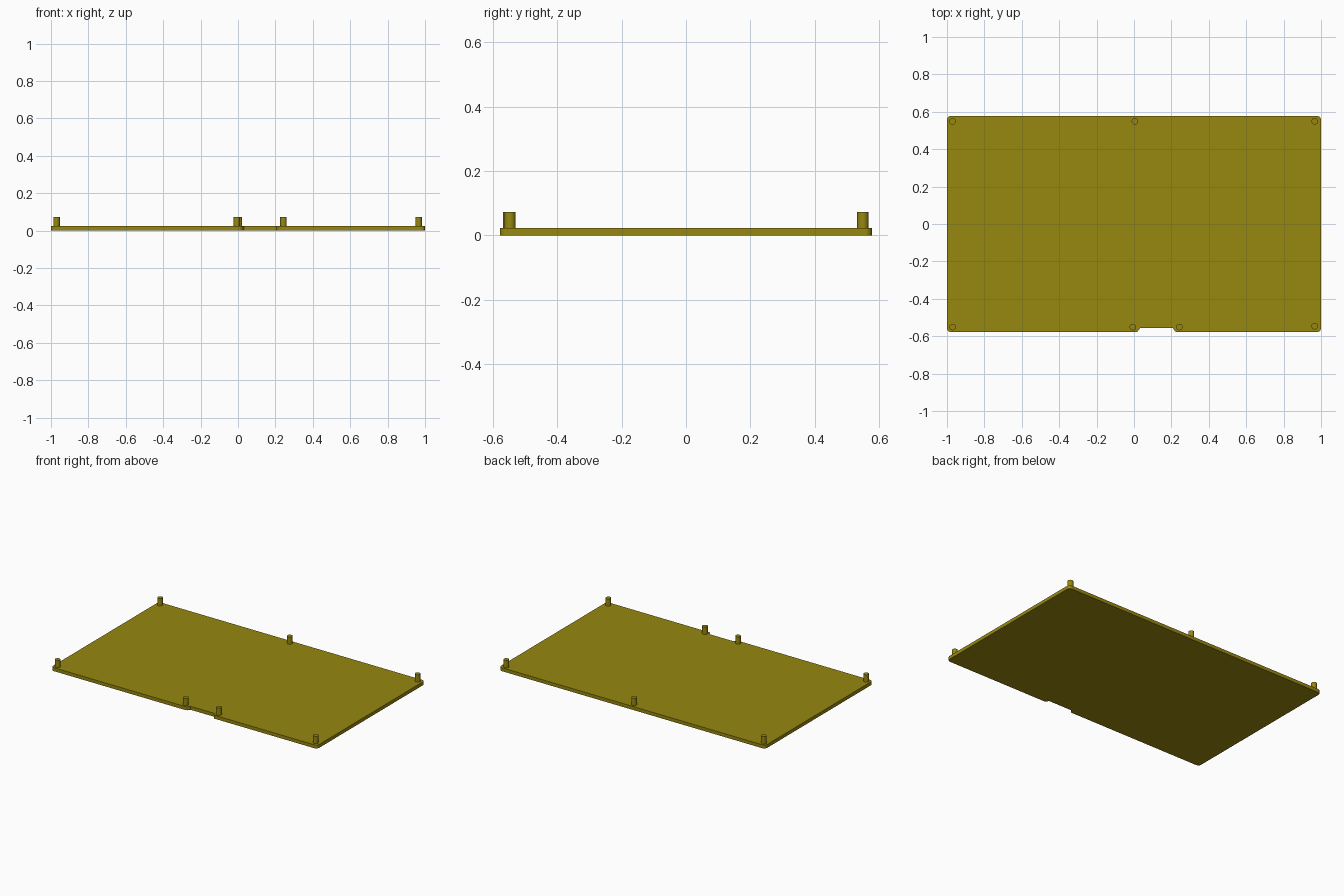
import bpy, bmesh, math

if "Cube" in bpy.data.objects:
    bpy.data.objects.remove(bpy.data.objects["Cube"])

HX, HY, T = 1.0, 0.578, 0.0235      # plate half sizes and thickness
PEG_R, PEG_TOP = 0.0175, 0.073

mat = bpy.data.materials.new("olive")
mat.diffuse_color = (0.31, 0.245, 0.005, 1)
mat.use_nodes = True
mat.node_tree.nodes["Principled BSDF"].inputs["Base Color"].default_value = mat.diffuse_color


def corner(cx, cy, r, start, n=6):
    """Quarter-circle outline points, counter-clockwise."""
    return [(cx + r * math.cos(math.radians(start + 90 * i / n)),
             cy + r * math.sin(math.radians(start + 90 * i / n)))
            for i in range(n + 1)]


# Plate outline: rounded corners and a shallow notch in the front edge
R = 0.022
outline = (corner(-HX + R, -HY + R, R, 180)
           + [(0.012, -HY), (0.020, -0.574), (0.033, -0.556),
              (0.207, -0.556), (0.220, -0.574), (0.228, -HY)]
           + corner(HX - R, -HY + R, R, 270)
           + corner(HX - R, HY - R, R, 0)
           + corner(-HX + R, HY - R, R, 90))

bm = bmesh.new()
base = bm.faces.new([bm.verts.new((x, y, 0)) for x, y in outline])
ext = bmesh.ops.extrude_face_region(bm, geom=[base])
bmesh.ops.translate(bm, vec=(0, 0, T),
                    verts=[v for v in ext["geom"] if isinstance(v, bmesh.types.BMVert)])
bmesh.ops.recalc_face_normals(bm, faces=bm.faces)
mesh = bpy.data.meshes.new("base_plate")
bm.to_mesh(mesh)
bm.free()
plate = bpy.data.objects.new("base_plate", mesh)
bpy.context.collection.objects.link(plate)
mesh.materials.append(mat)

# Locating pegs along the front and back edges
pegs = [(-0.97, 0.549), (0.005, 0.549), (0.966, 0.549),
        (-0.97, -0.551), (-0.006, -0.551), (0.243, -0.551), (0.966, -0.546)]
for i, (x, y) in enumerate(pegs, 1):
    z0 = T - 0.005
    bpy.ops.mesh.primitive_cylinder_add(vertices=24, radius=PEG_R, depth=PEG_TOP - z0,
                                        location=(x, y, (PEG_TOP + z0) / 2))
    peg = bpy.context.object
    peg.name = f"peg_{i}"
    peg.data.materials.append(mat)
    bpy.ops.object.shade_smooth_by_angle()
